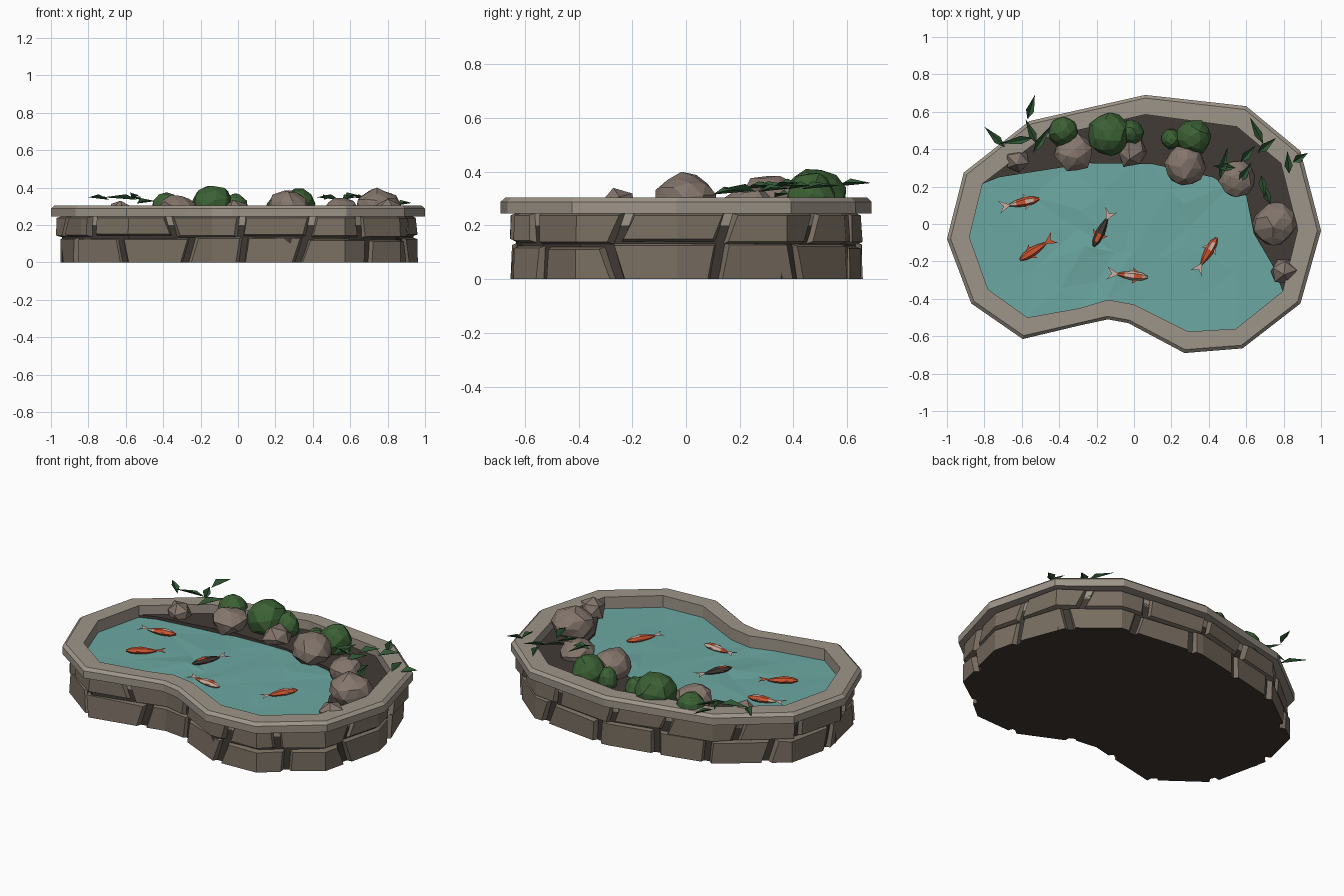
import bpy, bmesh, math, random
from mathutils import Vector, Matrix, noise

random.seed(7)
cube = bpy.data.objects.get("Cube")
if cube:
    bpy.data.objects.remove(cube, do_unlink=True)


def material(name, r, g, b):
    m = bpy.data.materials.new(name)
    m.use_nodes = True
    m.diffuse_color = (r, g, b, 1)
    bsdf = m.node_tree.nodes["Principled BSDF"]
    bsdf.inputs["Base Color"].default_value = (r, g, b, 1)
    bsdf.inputs["Roughness"].default_value = 0.9
    return m


RIM = material("rim stone", .34, .30, .25)
WALL = material("wall stone", .19, .155, .12)
MORTAR = material("dark mortar", .05, .041, .033)
BOULDER = material("boulder brown", .23, .18, .15)
SOIL = material("dark soil", .055, .043, .037)
WATER = material("teal water", .15, .39, .36)
BUSH = material("bush green", .045, .12, .035)
LEAF = material("leaf green", .03, .095, .035)
ORANGE = material("fish orange", .62, .09, .03)
PALE = material("fish pale", .62, .42, .35)


def finish(name, bm, mats, rule=None):
    """Turn a bmesh into a flat shaded object, colouring faces by a rule."""
    bmesh.ops.recalc_face_normals(bm, faces=bm.faces)
    bm.normal_update()
    if rule:
        for f in bm.faces:
            f.material_index = rule(f)
    mesh = bpy.data.meshes.new(name)
    bm.to_mesh(mesh)
    bm.free()
    for m in mats:
        mesh.materials.append(m)
    ob = bpy.data.objects.new(name, mesh)
    bpy.context.collection.objects.link(ob)
    return ob


def bridge(bm, rings, closed=True):
    """Join neighbouring rings of vertices with quads."""
    for a, b in zip(rings, rings[1:]):
        n = len(a)
        for i in range(n if closed else n - 1):
            j = (i + 1) % n
            bm.faces.new((a[i], a[j], b[j], b[i]))


# Kidney shaped outline of the rim: outer edge and opening
OUTER = [Vector(p) for p in (
    (-1, -.08), (-.91, .275), (-.56, .55), (.06, .69), (.6, .63), (.89, .39), (1, -.035),
    (.89, -.425), (.58, -.665), (.27, -.69), (-.03, -.53), (-.14, -.51), (-.28, -.54),
    (-.595, -.615), (-.87, -.425))]
INNER = [Vector(p) for p in (
    (-.88, -.07), (-.81, .215), (-.5, .455), (.06, .585), (.55, .52), (.785, .325), (.875, -.03),
    (.795, -.36), (.545, -.56), (.29, -.575), (0, -.43), (-.14, -.405), (-.29, -.45),
    (-.57, -.5), (-.78, -.35))]
COUNT = len(OUTER)


def ring(bm, f, z):
    return [bm.verts.new((*o.lerp(i, f), z)) for o, i in zip(OUTER, INNER)]


# Coping rim
bm = bmesh.new()
profile = [(0, .245), (0, .288), (.16, .305), (1, .305), (1, .2), (.5, .2), (.5, .245)]
rings = [ring(bm, f, z) for f, z in profile]
bridge(bm, rings + rings[:1])
finish("coping_rim", bm, [RIM])

# Mortar core with floor
bm = bmesh.new()
low, high = ring(bm, .5, 0), ring(bm, .5, .22)
bridge(bm, [low, high])
bm.faces.new(low)
finish("mortar_core", bm, [MORTAR])

# Wall stones in two courses, wrapped around the outline
STARTS = [0]
for i in range(COUNT):
    STARTS.append(STARTS[-1] + (OUTER[(i + 1) % COUNT] - OUTER[i]).length)
TOTAL = STARTS[-1]


def on_wall(s, f, z):
    s %= TOTAL
    i = max(k for k in range(COUNT) if STARTS[k] <= s)
    t = (s - STARTS[i]) / (STARTS[i + 1] - STARTS[i])
    j = (i + 1) % COUNT
    return (*OUTER[i].lerp(INNER[i], f).lerp(OUTER[j].lerp(INNER[j], f), t), z)


def wall_stone(bm, start, end, z0, z1):
    corners = [c + turn for turn in (0, TOTAL) for c in STARTS[:-1]
               if max(start) + .05 < c + turn < min(end) - .05]
    columns = [start] + [(c, c) for c in corners] + [end]
    rows = []
    for k, (bottom, top) in enumerate(columns):
        inset = .018 if k == 0 else -.018 if k == len(columns) - 1 else 0
        f = random.uniform(.2, .33)
        lift = 0 if z0 == 0 else .012
        rows.append([bm.verts.new(on_wall(*p)) for p in (
            (bottom, .6, z0), (bottom + inset, f, z0 + lift),
            (top + inset, f + random.uniform(0, .08), z1 - .012), (top, .6, z1))])
    bridge(bm, rows)
    bm.faces.new(rows[0])
    bm.faces.new(rows[-1])


bm = bmesh.new()
for z0, z1, number, shift in ((0, .135, 15, .1), (.135, .25, 14, .28)):
    step = TOTAL / number
    joints = []
    for k in range(number):
        s = shift + step * k + random.uniform(-.06, .06)
        slant = random.uniform(-.025, .025)
        joints.append((s - slant, s + slant))
    joints.append(tuple(s + TOTAL for s in joints[0]))
    for a, b in zip(joints, joints[1:]):
        drop = random.uniform(-.012, .008)
        wall_stone(bm, [s + .012 for s in a], [s - .012 for s in b],
                   z0 + (drop if z0 else 0), z1 + (0 if z0 else drop))
finish("wall_stones", bm, [WALL, MORTAR],
       lambda f: int(f.normal.z < -.9 and f.calc_center_median().z < .01))

# Water surface with faint ripples
bm = bmesh.new()
rings = []
for scale in (1, .68, .34):
    rings.append([bm.verts.new((p.x * scale, p.y * scale, .235 + (scale < 1) * random.uniform(-.008, .006)))
                  for p in INNER])
bridge(bm, rings)
bm.faces.new(rings[-1])
bmesh.ops.triangulate(bm, faces=bm.faces)
finish("water", bm, [WATER])

# Planting bed along the back and left bank
SHORE = [(.8, -.35), (.74, -.22), (.64, -.05), (.6, .15), (.42, .25),
         (.1, .32), (-.24, .325), (-.72, .25)]
bm = bmesh.new()
top = [bm.verts.new((*p, .25)) for p in INNER[1:8]]
top += [bm.verts.new((*p, .25)) for p in SHORE]
base = [bm.verts.new((v.co.x, v.co.y, .2)) for v in top]
bm.faces.new(top)
bridge(bm, [top, base])
finish("planting_bed", bm, [SOIL])


def lump(name, x, y, radius, peak, mat, detail, rough):
    """Faceted rounded mass sitting on the bed, reaching up to peak."""
    bm = bmesh.new()
    bmesh.ops.create_icosphere(bm, subdivisions=detail, radius=1)
    spin = Matrix.Rotation(random.uniform(0, 6), 3, 'Z') @ Matrix.Rotation(random.uniform(0, 1), 3, 'X')
    for v in bm.verts:
        v.co = spin @ v.co * random.uniform(1 - rough, 1 + rough)
    height = max(v.co.z for v in bm.verts)
    half = max(radius * .8, (peak - .2) / 2)
    for v in bm.verts:
        v.co = Vector((x + v.co.x * radius, y + v.co.y * radius, peak + (v.co.z / height - 1) * half))
    finish(name, bm, [mat])


for k, rock in enumerate(((-.63, .34, .07, .33), (-.32, .38, .1, .36), (-.01, .385, .085, .335),
                          (.27, .315, .11, .385), (.55, .24, .1, .345), (.75, 0, .115, .4),
                          (.8, -.25, .075, .34))):
    lump(f"boulder_{k + 1}", *rock, BOULDER, 2 if rock[2] > .09 else 1, .1)
for k, bush in enumerate(((-.38, .495, .082, .375), (-.135, .48, .115, .41), (-.015, .49, .068, .37),
                          (.32, .465, .095, .395), (.2, .455, .055, .35))):
    lump(f"bush_{k + 1}", *bush, BUSH, 2, .06)


# Broad pointed leaves arching over the rim
def leaf(bm, tip, root, z):
    a, b = Vector((*root, z - .025)), Vector((*tip, z - .012))
    along = b - a
    side = Vector((-along.y, along.x, 0)).normalized() * .022
    mid = a + along * .35 + Vector((0, 0, .025))
    va, vb, v1, v2 = [bm.verts.new(p) for p in (a, b, mid + side, mid - side - Vector((0, 0, .012)))]
    bm.faces.new((va, v1, vb))
    bm.faces.new((va, vb, v2))


bm = bmesh.new()
for tip, root, z in (
        ((-.8, .52), (-.69, .41), .36), ((-.53, .69), (-.57, .56), .37), ((-.72, .43), (-.54, .46), .36),
        ((-.58, .56), (-.52, .43), .36), ((-.44, .53), (-.54, .38), .34),
        ((.62, .57), (.69, .43), .36), ((.65, .42), (.57, .33), .37), ((.5, .41), (.46, .24), .36),
        ((.42, .31), (.54, .3), .36), ((.68, .24), (.73, .1), .34), ((.82, .39), (.83, .27), .35),
        ((.93, .38), (.85, .33), .33), ((.76, .46), (.66, .38), .36), ((.63, .33), (.56, .22), .36),
        ((.7, .14), (.68, .26), .35)):
    leaf(bm, tip, root, z)
finish("leaves", bm, [LEAF])


# Fish at the water surface, with fins and a forked tail
def fish(name, x, y, heading, pattern, tail):
    bm = bmesh.new()
    stations = [(.095, .006), (.065, .02), (.02, .026), (-.03, .018), (-.07, .006)]
    rows = [[bm.verts.new((px, r * math.cos(a), r * .8 * math.sin(a)))
             for a in (math.tau * k / 6 for k in range(6))] for px, r in stations]
    bridge(bm, rows)
    bm.faces.new(rows[0])

    def fin(*points):
        bm.faces.new([bm.verts.new((*p, .004)) for p in points])
    for s in (1, -1):
        fin((-.06, 0), (-.125, s * .035), (-.1, 0))
        fin((.045, s * .02), (.01, s * .045), (.02, s * .02))

    def rule(f):
        cx = f.calc_center_median().x
        if cx < -.08:
            return tail
        band = sum(cx < limit for limit in (.06, .02, -.02))
        return pattern[band] if abs(f.normal.z) > .9 or band != 1 else pattern[0]
    ob = finish(name, bm, [ORANGE, PALE, SOIL], rule)
    ob.location = (x, y, .245)
    ob.rotation_euler.z = math.radians(heading)


fish("fish_1", -.6, .115, 12, (0, 1, 0, 1), 1)
fish("fish_2", -.53, -.14, 213, (0, 0, 0, 0), 0)
fish("fish_3", -.175, -.035, 244, (2, 0, 2, 2), 1)
fish("fish_4", -.02, -.275, -6, (1, 0, 1, 0), 1)
fish("fish_5", .395, -.155, 60, (0, 1, 0, 0), 1)
